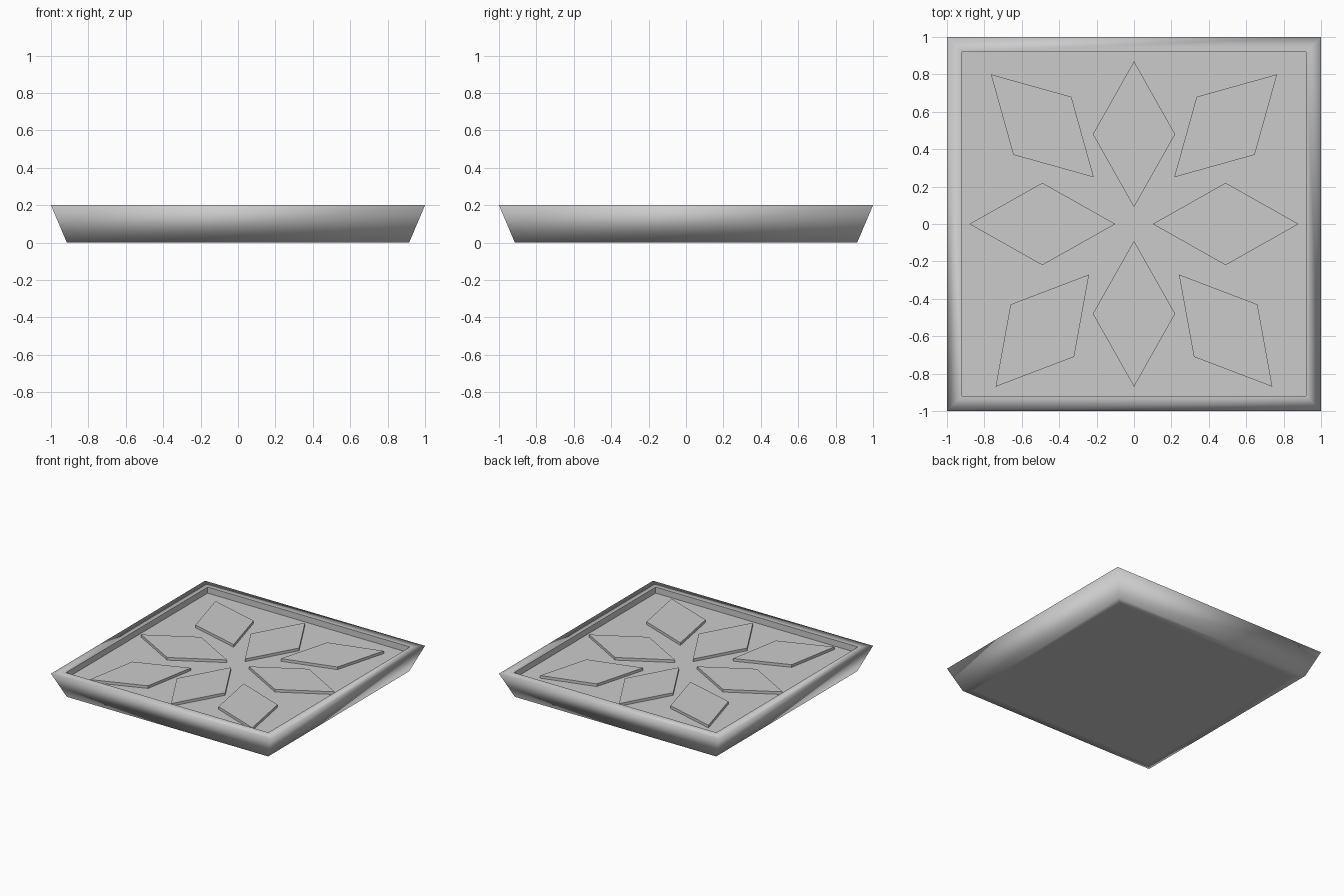
import bpy, bmesh

if "Cube" in bpy.data.objects:
    bpy.data.objects.remove(bpy.data.objects["Cube"])

FLOOR_Z, TILE_Z = 0.15, 0.172


def finish(bm, name):
    bmesh.ops.recalc_face_normals(bm, faces=bm.faces)
    me = bpy.data.meshes.new(name)
    bm.to_mesh(me)
    bm.free()
    ob = bpy.data.objects.new(name, me)
    bpy.context.collection.objects.link(ob)
    return ob


# Square tray: rings from underside, up the flared wall, over the rim, down to the floor
profile = [(0.85, 0.0), (0.915, 0.0), (1.0, 0.2), (0.92, 0.2), (0.92, FLOOR_Z)]
bm = bmesh.new()
rings = [[bm.verts.new((sx * r, sy * r, z))
          for sx, sy in ((-1, -1), (1, -1), (1, 1), (-1, 1))] for r, z in profile]
for a, b in zip(rings, rings[1:]):
    for i in range(4):
        j = (i + 1) % 4
        bm.faces.new((a[i], a[j], b[j], b[i]))
bm.faces.new(rings[0])
bm.faces.new(rings[-1])
for f in bm.faces:
    f.smooth = True
# Keep the recess edges crisp, the outer shell soft
inner = set(rings[3] + rings[4])
for e in bm.edges:
    if e.verts[0] in inner and e.verts[1] in inner:
        e.smooth = False
finish(bm, "tray")


# Raised diamond tiles
def tile(name, pts, mirror_x=False, mirror_y=False):
    sx, sy = (-1 if mirror_x else 1), (-1 if mirror_y else 1)
    bm = bmesh.new()
    low = [bm.verts.new((x * sx, y * sy, FLOOR_Z - 0.01)) for x, y in pts]
    top = [bm.verts.new((x * sx, y * sy, TILE_Z)) for x, y in pts]
    bm.faces.new(low)
    bm.faces.new(top)
    for i in range(4):
        j = (i + 1) % 4
        bm.faces.new((low[i], low[j], top[j], top[i]))
    finish(bm, name)


upright = [(0, 0.87), (0.22, 0.48), (0, 0.09), (-0.22, 0.48)]
sideways = [(0.88, 0), (0.49, 0.22), (0.10, 0), (0.49, -0.22)]
back_corner = [(0.765, 0.80), (0.335, 0.68), (0.215, 0.25), (0.645, 0.37)]
front_corner = [(0.74, -0.87), (0.32, -0.71), (0.24, -0.27), (0.66, -0.43)]

tile("tile_back", upright)
tile("tile_front", upright, mirror_y=True)
for side, flip in (("right", False), ("left", True)):
    tile("tile_" + side, sideways, flip)
    tile("tile_back_" + side, back_corner, flip)
    tile("tile_front_" + side, front_corner, flip)
